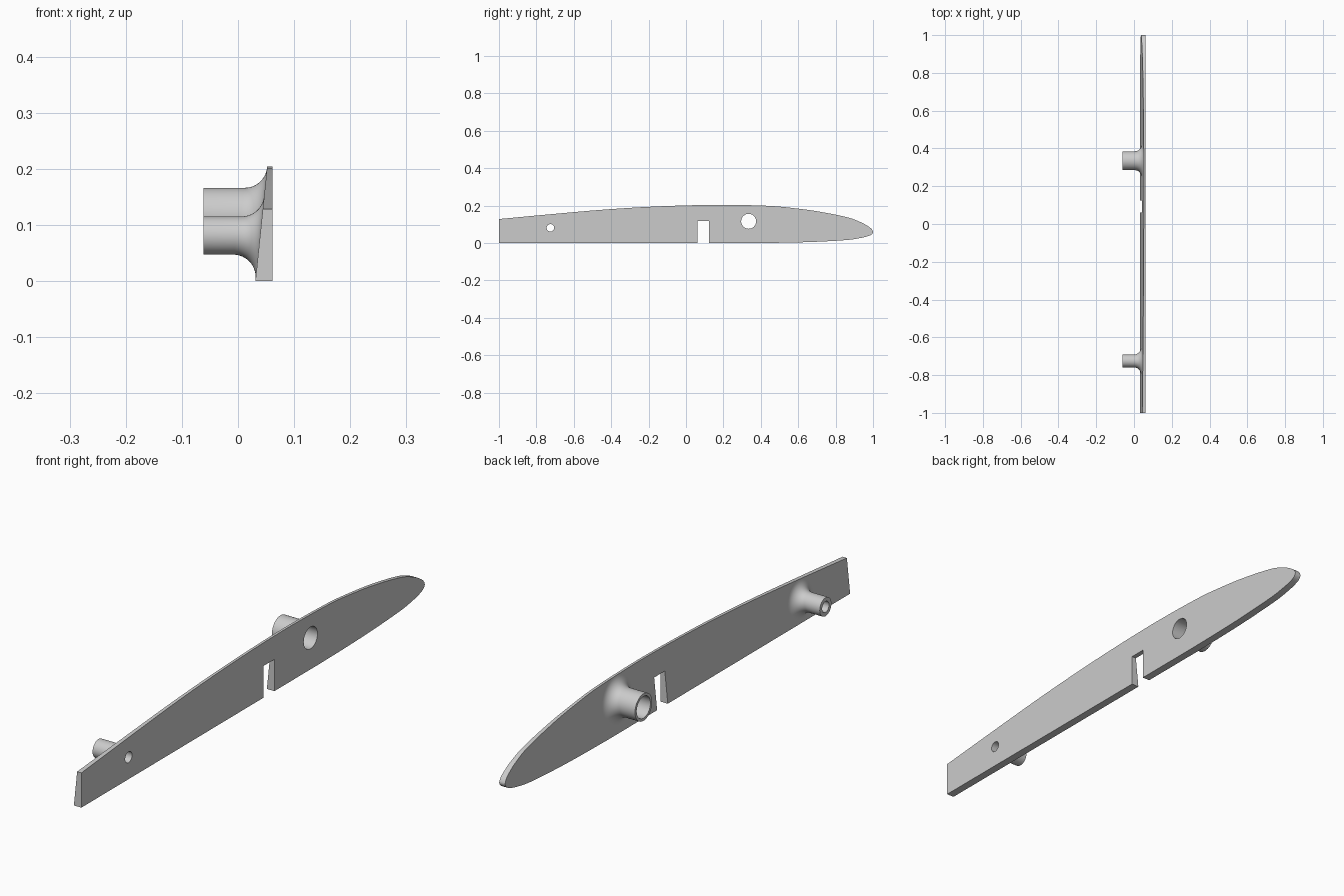
import bpy, bmesh, math
from mathutils import Vector

cube = bpy.data.objects.get("Cube")
if cube:
    bpy.data.objects.remove(cube, do_unlink=True)

BACK = 0.0615          # flat side
TIP = -0.0615          # open ends of the tubes
BASE, SLOPE = 0.031, 0.103   # tapered side: x = BASE + SLOPE * z
FILLET = 0.04
RIB_TOP = 0.202
SEGMENTS = 64

grey = bpy.data.materials.new("light grey")
grey.use_nodes = True
grey.diffuse_color = (0.6, 0.6, 0.6, 1)
grey.node_tree.nodes["Principled BSDF"].inputs["Base Color"].default_value = grey.diffuse_color


def taper(z):
    return BASE + SLOPE * z


def make_object(name, bm):
    bmesh.ops.recalc_face_normals(bm, faces=bm.faces)
    mesh = bpy.data.meshes.new(name)
    bm.to_mesh(mesh)
    bm.free()
    mesh.materials.append(grey)
    obj = bpy.data.objects.new(name, mesh)
    bpy.context.collection.objects.link(obj)
    return obj


def smooth_curve(points, steps=6):
    """Catmull-Rom curve through the points."""
    p = [Vector(q) for q in points]
    p = [2 * p[0] - p[1]] + p + [2 * p[-1] - p[-2]]
    out = []
    for a, b, c, d in zip(p, p[1:], p[2:], p[3:]):
        for i in range(steps):
            t = i / steps
            out.append(0.5 * (2 * b + (c - a) * t + (2 * a - 5 * b + 4 * c - d) * t**2
                              + (3 * b - a - 3 * c + d) * t**3))
    return out + [p[-2]]


def activate(obj):
    bpy.ops.object.select_all(action='DESELECT')
    obj.select_set(True)
    bpy.context.view_layer.objects.active = obj


# Rib: airfoil outline (y, z) with a slot in its lower edge
airfoil = [(-1, .128), (-.71, .155), (-.43, .179), (-.14, .196), (.17, .204), (.43, .199),
           (.57, .187), (.71, .168), (.86, .138), (.93, .113), (.965, .095), (.99, .077),
           (1, .059), (.99, .044), (.965, .034), (.93, .026), (.86, .016), (.71, .007),
           (.57, .0025), (.4, 0)]
outline = [tuple(v) for v in smooth_curve(airfoil)]
outline += [(.124, 0), (.124, .117), (.062, .117), (.062, 0), (-1, 0)]

bm = bmesh.new()
flat = [bm.verts.new((BACK, y, z)) for y, z in outline]
slanted = [bm.verts.new((taper(z), y, z)) for y, z in outline]
bm.faces.new(flat)
bm.faces.new(slanted[::-1])
for i in range(len(outline)):
    j = (i + 1) % len(outline)
    bm.faces.new((flat[i], flat[j], slanted[j], slanted[i]))
rib = make_object("rib", bm)


def ring_point(cy, cz, r, angle, x):
    return (x, cy + r * math.cos(angle), min(cz + r * math.sin(angle), RIB_TOP))


def add_tube(name, cy, cz, radius, bore):
    """Hollow tube whose flared foot blends into the slanted side of the rib."""
    bm = bmesh.new()
    columns = []
    for k in range(SEGMENTS):
        a = 2 * math.pi * k / SEGMENTS
        m = SLOPE * math.sin(a)
        centre_r = radius + FILLET
        centre_x = taper(cz) + m * centre_r - FILLET * math.sqrt(1 + m * m)
        end = math.pi / 2 + math.atan(m)
        profile = []
        for i in range(13):
            t = end + (math.pi - end) * i / 12
            profile.append((centre_r + FILLET * math.cos(t), centre_x + FILLET * math.sin(t)))
        profile += [(radius, TIP), (bore, TIP), (bore, taper(cz) + m * bore)]
        columns.append([bm.verts.new(ring_point(cy, cz, r, a, x)) for r, x in profile])
    for k, col in enumerate(columns):
        nxt = columns[(k + 1) % SEGMENTS]
        for i in range(len(col) - 1):
            bm.faces.new((col[i], col[i + 1], nxt[i + 1], nxt[i]))
    tube = make_object(name, bm)

    # Matching hole through the rib
    bm = bmesh.new()
    rings = [[bm.verts.new(ring_point(cy, cz, bore, 2 * math.pi * k / SEGMENTS, x))
              for k in range(SEGMENTS)] for x in (TIP, BACK + 0.1)]
    bm.faces.new(rings[0])
    bm.faces.new(rings[1][::-1])
    for k in range(SEGMENTS):
        j = (k + 1) % SEGMENTS
        bm.faces.new((rings[0][k], rings[0][j], rings[1][j], rings[1][k]))
    cutter = make_object("hole_cutter", bm)
    cutter.hide_render = True
    cut = rib.modifiers.new("hole", 'BOOLEAN')
    cut.operation, cut.solver, cut.object = 'DIFFERENCE', 'EXACT', cutter
    activate(rib)
    bpy.ops.object.modifier_apply(modifier=cut.name)
    bpy.data.objects.remove(cutter, do_unlink=True)
    return tube


parts = [rib,
         add_tube("large_tube", .335, .116, .05, .04),
         add_tube("small_tube", -.725, .081, .034, .02)]

for part in parts:
    activate(part)
    bpy.ops.object.shade_smooth_by_angle(angle=math.radians(35))
